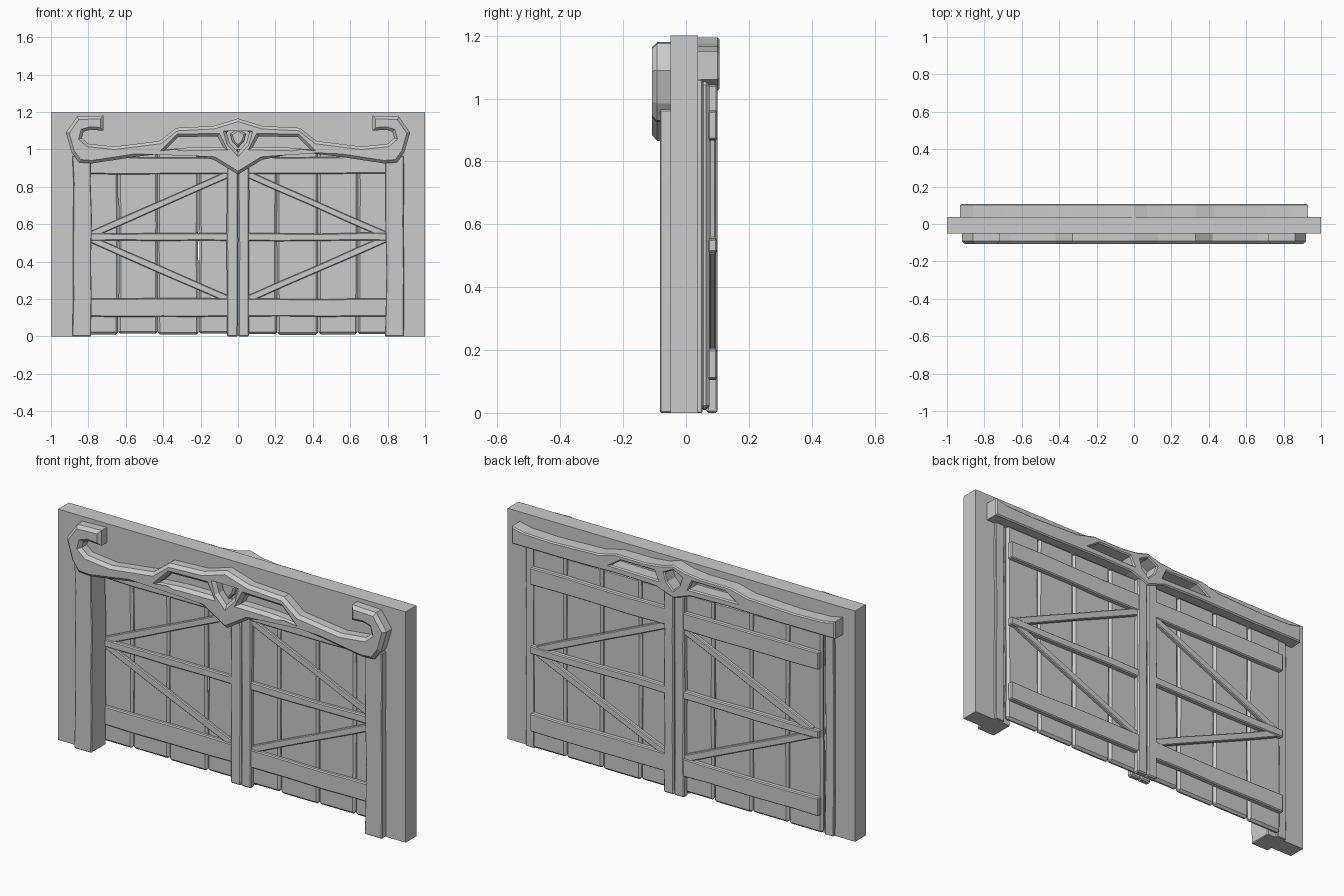
import bpy, bmesh, math, random
from mathutils import Vector, Matrix

random.seed(4)
cube = bpy.data.objects.get("Cube")
if cube:
    bpy.data.objects.remove(cube, do_unlink=True)

stone = bpy.data.materials.new("plain grey")
stone.use_nodes = True
GREY = (0.6, 0.6, 0.6, 1)
stone.diffuse_color = GREY
stone.node_tree.nodes["Principled BSDF"].inputs["Base Color"].default_value = GREY


def add_object(name, mesh):
    obj = bpy.data.objects.new(name, mesh)
    bpy.context.collection.objects.link(obj)
    mesh.materials.clear()
    mesh.materials.append(stone)
    return obj


def from_bmesh(name, bm):
    bmesh.ops.recalc_face_normals(bm, faces=bm.faces)
    mesh = bpy.data.meshes.new(name)
    bm.to_mesh(mesh)
    bm.free()
    return add_object(name, mesh)


def timber(name, start, end, width, y0, y1, bevel=0.006, wobble=0.004, cuts=3):
    """Hewn bar between two (x, z) points, with worn edges."""
    a, b = Vector((start[0], 0, start[1])), Vector((end[0], 0, end[1]))
    length = (b - a).length
    bm = bmesh.new()
    bmesh.ops.create_cube(bm, size=1)
    bmesh.ops.scale(bm, vec=(length, y1 - y0, width), verts=bm.verts)
    if bevel:
        bmesh.ops.bevel(bm, geom=bm.edges[:], offset=bevel, segments=1, affect='EDGES')
    # Rings along the bar are nudged for a hand-cut edge
    for i in range(1, cuts + 1):
        x = length * (i / (cuts + 1) - 0.5 + random.uniform(-0.06, 0.06))
        cut = bmesh.ops.bisect_plane(bm, geom=bm.verts[:] + bm.edges[:] + bm.faces[:],
                                     plane_co=(x, 0, 0), plane_no=(1, 0, 0))
        shift = [random.uniform(-wobble, wobble) for _ in range(2)]
        for v in cut["geom_cut"]:
            if isinstance(v, bmesh.types.BMVert):
                v.co.z += shift[0] if v.co.z > 0 else shift[1]
    turn = Matrix.Rotation(-math.atan2(b.z - a.z, b.x - a.x), 4, 'Y')
    place = Matrix.Translation((a + b) / 2 + Vector((0, (y0 + y1) / 2, 0)))
    bmesh.ops.transform(bm, matrix=place @ turn, verts=bm.verts)
    return from_bmesh(name, bm)


def mirrored(half):
    """Closed outline from a right half that starts and ends on x = 0."""
    return half + [(-x, z) for x, z in reversed(half[1:-1])]


def flip(points):
    return [(-x, z) for x, z in points]


def carved(name, outlines, y0, y1, bevel):
    """Pierced panel with chamfered edges from (x, z) outlines."""
    curve = bpy.data.curves.new(name, 'CURVE')
    curve.dimensions = '2D'
    curve.fill_mode = 'BOTH'
    curve.extrude = (y1 - y0) / 2 - bevel
    curve.bevel_depth = bevel
    curve.bevel_resolution = 0
    curve.offset = -bevel
    for points in outlines:
        spline = curve.splines.new('POLY')
        spline.points.add(len(points) - 1)
        for p, (x, z) in zip(spline.points, points):
            p.co = (x, z, 0, 1)
        spline.use_cyclic_u = True
    temp = bpy.data.objects.new(name + " curve", curve)
    bpy.context.collection.objects.link(temp)
    graph = bpy.context.evaluated_depsgraph_get()
    mesh = bpy.data.meshes.new_from_object(temp.evaluated_get(graph))
    bpy.data.objects.remove(temp, do_unlink=True)
    mesh.transform(Matrix.Translation((0, (y0 + y1) / 2, 0)) @ Matrix.Rotation(math.pi / 2, 4, 'X'))
    for poly in mesh.polygons:
        poly.use_smooth = False
    return add_object(name, mesh)


# Wall slab with the gate opening
bm = bmesh.new()
arch = [(-1, 0), (-1, 1.2), (1, 1.2), (1, 0), (0.8, 0), (0.8, 1.0), (-0.8, 1.0), (-0.8, 0)]
face = bm.faces.new([bm.verts.new((x, -0.05, z)) for x, z in arch])
ext = bmesh.ops.extrude_face_region(bm, geom=[face])
bmesh.ops.translate(bm, vec=(0, 0.088, 0),
                    verts=[g for g in ext["geom"] if isinstance(g, bmesh.types.BMVert)])
from_bmesh("wall_slab", bm)

for side, s in (("left", 1), ("right", -1)):
    # Door posts in front of and behind the slab
    timber(side + "_front_post", (s * 0.836, 0), (s * 0.836, 0.965), 0.1, -0.083, 0.036, 0.004, 0.005, 4)
    timber(side + "_back_post", (s * 0.86, 0), (s * 0.86, 1.06), 0.05, 0.03, 0.052, 0.003)

    # Vertical planks of one leaf
    edges = [0.03, 0.21, 0.43, 0.64, 0.835]
    for i, (a, b) in enumerate(zip(edges, edges[1:])):
        mid = s * (a + b) / 2
        timber(f"{side}_plank_{i + 1}", (mid, random.uniform(0.008, 0.016)), (mid, 1.055),
               b - a - 0.002, 0.044, 0.074, 0.011, 0.003)

    # Rails, braces and meeting stile on both faces of the leaf
    for face_name, y0, y1 in (("front", 0.026, 0.05), ("back", 0.07, 0.099)):
        tag = f"{side}_{face_name}_"
        for rail, z, w in (("bottom_rail", 0.155, 0.095), ("middle_rail", 0.532, 0.042), ("top_rail", 0.915, 0.09)):
            timber(tag + rail, (s * 0.045, z), (s * 0.83, z), w, y0, y1, 0.005)
        inset = 0.004
        timber(tag + "upper_brace", (s * 0.05, 0.868), (s * 0.79, 0.542), 0.036, y0 + inset, y1 - inset, 0.004, 0.002)
        timber(tag + "lower_brace", (s * 0.79, 0.522), (s * 0.05, 0.198), 0.036, y0 + inset, y1 - inset, 0.004, 0.002)
        timber(tag + "stile", (s * 0.03, 0), (s * 0.03, 1.045), 0.058, y0 - 0.004, y1 + 0.002, 0.006, 0.002)

# Curled front crest with pierced windows
crest = mirrored([(0, 1.165), (0.13, 1.125), (0.33, 1.115), (0.42, 1.045), (0.66, 1.015), (0.8, 1.03),
                  (0.835, 1.06), (0.825, 1.095), (0.79, 1.105), (0.72, 1.1), (0.72, 1.18), (0.86, 1.175),
                  (0.92, 1.09), (0.89, 0.985), (0.85, 0.93), (0.78, 0.925), (0.55, 0.96), (0.34, 0.985),
                  (0.13, 0.945), (0, 0.865)])
window = [(0.11, 1.07), (0.32, 1.065), (0.385, 1.0), (0.26, 1.01), (0.08, 1.012)]
gem = mirrored([(0, 1.13), (0.06, 1.09), (0.045, 1.035), (0, 0.985)])
carved("front_crest", [crest, window, flip(window), gem], -0.108, -0.02, 0.016)
boss = [(x * 0.7, 1.065 + (z - 1.065) * 0.7) for x, z in gem]
carved("front_crest_boss", [boss], -0.085, -0.03, 0.01)

# Back lintel with a low pierced crest
lintel = mirrored([(0, 1.195), (0.07, 1.175), (0.16, 1.165), (0.33, 1.165), (0.43, 1.14), (0.7, 1.13),
                   (0.86, 1.135), (0.93, 1.15), (0.93, 1.06), (0.6, 1.06), (0.3, 1.065), (0.1, 1.06), (0, 1.025)])
slot = [(0.11, 1.14), (0.3, 1.14), (0.36, 1.1), (0.09, 1.095)]
back_gem = mirrored([(0, 1.17), (0.05, 1.145), (0.035, 1.1), (0, 1.065)])
carved("back_lintel", [lintel, slot, flip(slot), back_gem], 0.02, 0.107, 0.006)
